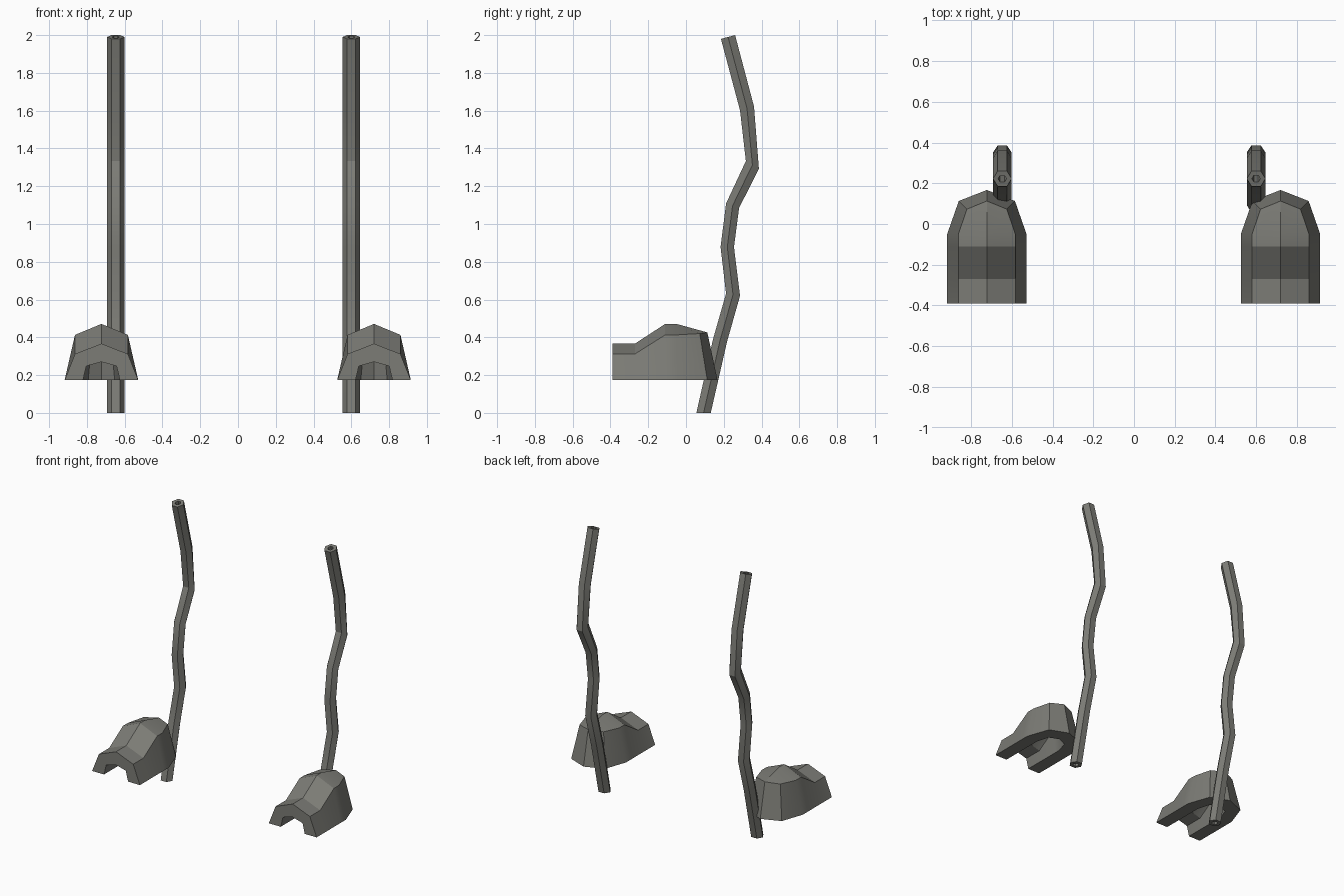
import bpy, bmesh, math
from mathutils import Vector

if "Cube" in bpy.data.objects:
    bpy.data.objects.remove(bpy.data.objects["Cube"])

grey = bpy.data.materials.new("warm grey metal")
grey.diffuse_color = (0.2, 0.2, 0.18, 1)
grey.use_nodes = True
grey.node_tree.nodes["Principled BSDF"].inputs["Base Color"].default_value = grey.diffuse_color


def finish(name, bm):
    bmesh.ops.recalc_face_normals(bm, faces=bm.faces[:])
    me = bpy.data.meshes.new(name)
    bm.to_mesh(me)
    bm.free()
    me.materials.append(grey)
    ob = bpy.data.objects.new(name, me)
    bpy.context.collection.objects.link(ob)
    bpy.ops.object.select_all(action='DESELECT')
    ob.select_set(True)
    bpy.context.view_layer.objects.active = ob
    bpy.ops.object.shade_smooth_by_angle(angle=math.radians(30))


# Bent tube: front and back edge of every ring as (y, z, y, z)
RINGS = [(.055, 0, .131, 0), (.143, .39, .217, .376), (.212, .632, .286, .62),
         (.183, .878, .254, .878), (.212, 1.108, .281, 1.085),
         (.317, 1.333, .386, 1.292), (.286, 1.602, .36, 1.622),
         (.185, 1.98, .26, 2.0)]


def tube(name, cx):
    bm = bmesh.new()

    def ring(r, s):
        a, b = Vector((cx, r[0], r[1])), Vector((cx, r[2], r[3]))
        mid, half = (a + b) / 2, (b - a) / 2
        out = []
        for k in range(6):
            t = k * math.pi / 3
            p = mid + half * s * math.sin(t) / math.sin(math.pi / 3)
            p.x += 0.046 * s * math.cos(t)
            out.append(bm.verts.new(p))
        return out

    outer = [ring(r, 1) for r in RINGS]
    inner = [ring(r, 0.45) for r in RINGS]
    # closed loop of rings: up the outside, down the bore
    loop = outer + inner[::-1]
    for i, a in enumerate(loop):
        b = loop[(i + 1) % len(loop)]
        for k in range(6):
            j = (k + 1) % 6
            bm.faces.new((a[k], a[j], b[j], b[k]))
    finish(name, bm)


# Hood stations: bottom half width, bottom y, shoulder half width, y, z, ridge y, z
OUTER = [(.195, -.39, .14, -.39, .312, -.39, .367),
         (.195, -.27, .14, -.27, .312, -.27, .367),
         (.195, -.11, .14, -.11, .413, -.11, .471),
         (.195, -.05, .14, -.05, .413, -.05, .471),
         (.138, .113, .098, .073, .42, .113, .426)]
INNER = [(.098, -.39, .08, -.39, .248, -.39, .27),
         (.098, -.25, .08, -.25, .248, -.25, .27),
         (.098, -.10, .08, -.10, .345, -.10, .37),
         (.098, -.06, .08, -.06, .345, -.06, .37),
         (.07, .03, .055, .01, .34, .03, .34)]
BASE = 0.173


def hood(name, cx):
    bm = bmesh.new()

    def shell(stations, back_y):
        rows = []
        for bw, by, sw, sy, sz, ry, rz in stations:
            pts = [(-bw, by, BASE), (-sw, sy, sz), (0, ry, rz), (sw, sy, sz), (bw, by, BASE)]
            rows.append([bm.verts.new((cx + x, y, z)) for x, y, z in pts])
        for a, b in zip(rows, rows[1:]):
            for k in range(4):
                bm.faces.new((a[k], a[k + 1], b[k + 1], b[k]))
        # back wall folded along the centre
        heel = bm.verts.new((cx, back_y, BASE))
        e = rows[-1]
        bm.faces.new((e[0], e[1], e[2], heel))
        bm.faces.new((heel, e[2], e[3], e[4]))
        # open border: front arch, then along the bottom rim
        return (rows[0] + [r[4] for r in rows[1:]] + [heel]
                + [r[0] for r in rows[:0:-1]])

    a, b = shell(OUTER, .167), shell(INNER, .06)
    for i in range(len(a)):
        j = (i + 1) % len(a)
        bm.faces.new((a[i], a[j], b[j], b[i]))
    finish(name, bm)


tube("left_bent_tube", -0.647)
tube("right_bent_tube", 0.6)
hood("left_hood", -0.723)
hood("right_hood", 0.72)
